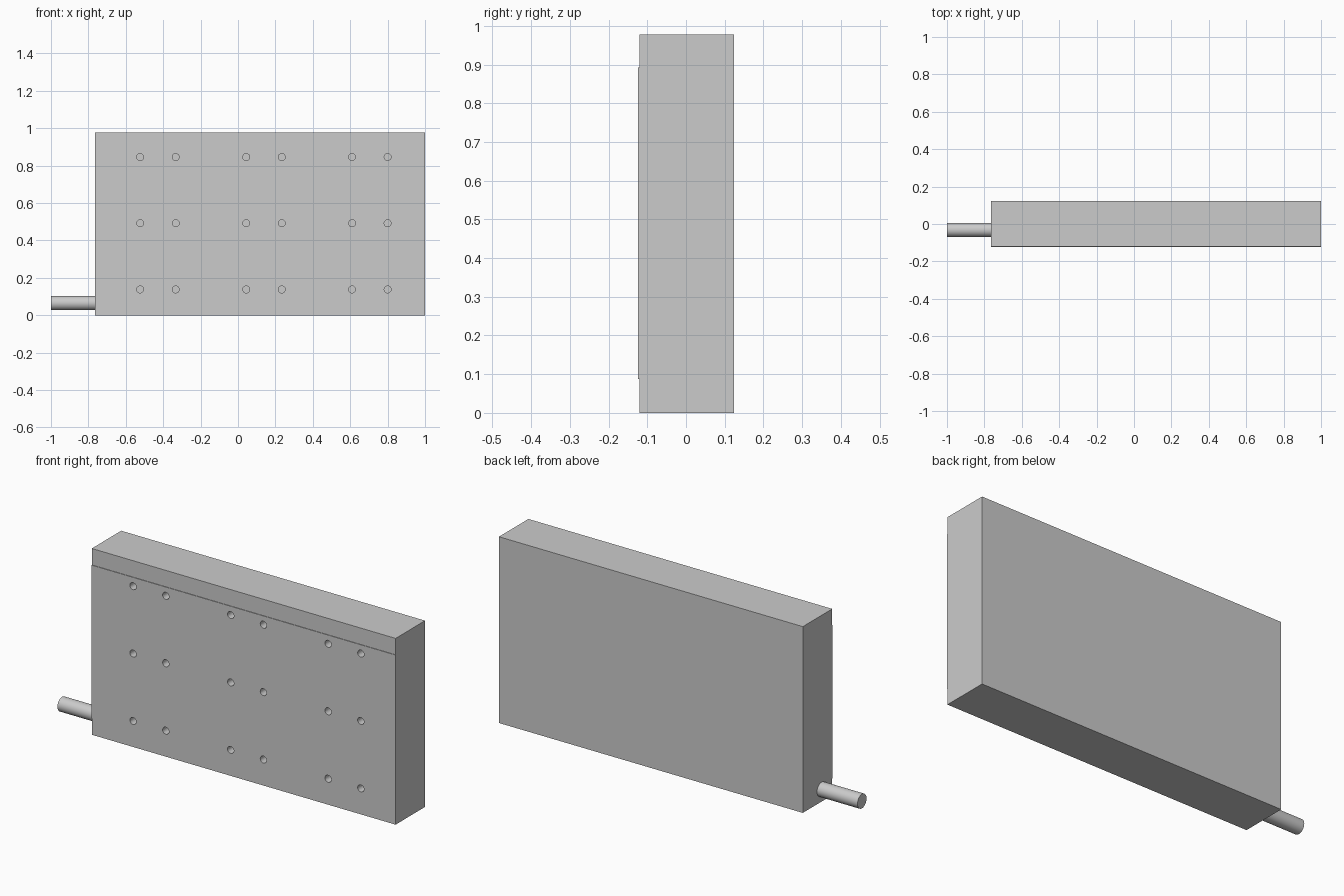
import bpy
import bmesh
from math import pi
from mathutils import Matrix, Vector

if "Cube" in bpy.data.objects:
    bpy.data.objects.remove(bpy.data.objects["Cube"])

X0, X1, TOP = -0.765, 1.0, 0.978
BACK, FACE, PANEL = 0.1235, -0.1205, -0.1235


def make_object(name, bm):
    bmesh.ops.recalc_face_normals(bm, faces=bm.faces)
    mesh = bpy.data.meshes.new(name)
    bm.to_mesh(mesh)
    bm.free()
    obj = bpy.data.objects.new(name, mesh)
    bpy.context.collection.objects.link(obj)
    return obj


def box(name, lo, hi):
    lo, hi = Vector(lo), Vector(hi)
    bm = bmesh.new()
    bmesh.ops.create_cube(bm, size=1)
    bmesh.ops.scale(bm, vec=hi - lo, verts=bm.verts)
    bmesh.ops.translate(bm, vec=(lo + hi) / 2, verts=bm.verts)
    return make_object(name, bm)


def add_cylinder(bm, centre, radius, length, axis, sides):
    turn = Matrix.Rotation(pi / 2, 4, 'Y' if axis == 'X' else 'X')
    bmesh.ops.create_cone(bm, cap_ends=True, segments=sides, radius1=radius,
                          radius2=radius, depth=length,
                          matrix=Matrix.Translation(centre) @ turn)


def smooth(obj):
    bpy.ops.object.select_all(action='DESELECT')
    obj.select_set(True)
    bpy.context.view_layer.objects.active = obj
    bpy.ops.object.shade_smooth_by_angle(angle=pi / 6)


# Main block and the thin raised panel on its front
body = box("body", (X0, FACE, 0), (X1, BACK, TOP))
panel = box("front_panel", (X0, PANEL, 0.087), (X1, FACE, 0.892))

# Three columns of paired holes in three rows
bm = bmesh.new()
for column in (-0.428, 0.139, 0.705):
    for side in (-0.095, 0.095):
        for z in (0.138, 0.492, 0.846):
            add_cylinder(bm, (column + side, FACE, z), 0.0185, 0.1, 'Y', 24)
cutter = make_object("hole_cutter", bm)
cutter.hide_render = True
cutter.hide_set(True)
for part in (body, panel):
    cut = part.modifiers.new("holes", 'BOOLEAN')
    cut.operation = 'DIFFERENCE'
    cut.solver = 'EXACT'
    cut.object = cutter

# Round pipe leaving the lower left side
bm = bmesh.new()
add_cylinder(bm, ((-1 + X0) / 2, -0.032, 0.065), 0.0375, X0 + 1, 'X', 48)
pipe = make_object("pipe", bm)
smooth(pipe)
